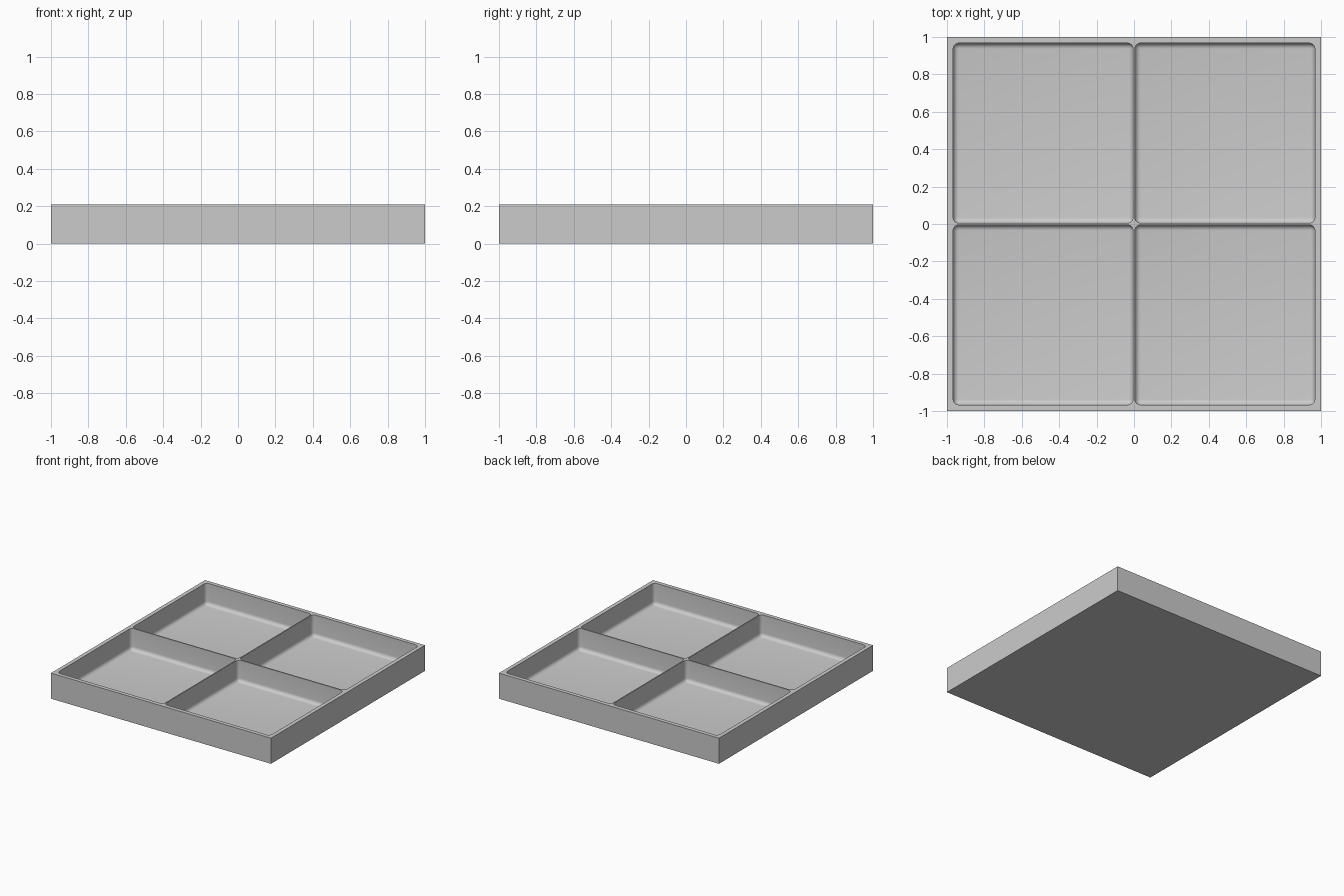
import bpy
import bmesh
from mathutils import Matrix, Vector

if "Cube" in bpy.data.objects:
    bpy.data.objects.remove(bpy.data.objects["Cube"], do_unlink=True)

HEIGHT = 0.21    # overall tray height
WALL = 0.033     # outer wall and floor thickness
RIB = 0.005      # half thickness of the dividers
FILLET = 0.03    # rounding of the pocket corners and floor edges

grey = bpy.data.materials.new("light grey")
grey.use_nodes = True
colour = (0.6, 0.6, 0.6, 1)
grey.diffuse_color = colour
grey.node_tree.nodes["Principled BSDF"].inputs["Base Color"].default_value = colour


def box(name, low, high, fillet=0):
    """Box between two corners, optionally rounded everywhere but at its top."""
    low, high = Vector(low), Vector(high)
    bm = bmesh.new()
    bmesh.ops.create_cube(bm, size=1, matrix=Matrix.Translation((low + high) / 2)
                          @ Matrix.Diagonal((*(high - low), 1)))
    if fillet:
        middle = (low.z + high.z) / 2
        edges = [e for e in bm.edges if min(v.co.z for v in e.verts) < middle]
        bmesh.ops.bevel(bm, geom=edges, offset=fillet, segments=6,
                        profile=0.5, affect='EDGES')
    mesh = bpy.data.meshes.new(name)
    bm.to_mesh(mesh)
    bm.free()
    mesh.materials.append(grey)
    obj = bpy.data.objects.new(name, mesh)
    bpy.context.collection.objects.link(obj)
    return obj


# Tray body
tray = box("divided_tray", (-1, -1, 0), (1, 1, HEIGHT))

# Four pockets cut from the body, leaving the rim and the crossed dividers
cutters = []
for sx in (-1, 1):
    for sy in (-1, 1):
        xs = sorted((sx * RIB, sx * (1 - WALL)))
        ys = sorted((sy * RIB, sy * (1 - WALL)))
        cutter = box("pocket_cutter", (xs[0], ys[0], WALL),
                     (xs[1], ys[1], HEIGHT + 0.1), FILLET)
        cutter.hide_render = True
        cutters.append(cutter)
        cut = tray.modifiers.new("pocket", 'BOOLEAN')
        cut.operation = 'DIFFERENCE'
        cut.solver = 'EXACT'
        cut.object = cutter

bpy.ops.object.select_all(action='DESELECT')
tray.select_set(True)
bpy.context.view_layer.objects.active = tray
for name in [m.name for m in tray.modifiers]:
    bpy.ops.object.modifier_apply(modifier=name)
for cutter in cutters:
    bpy.data.objects.remove(cutter, do_unlink=True)

# Smooth fillets, crisp rim
bpy.ops.object.shade_smooth_by_angle(angle=0.6)
